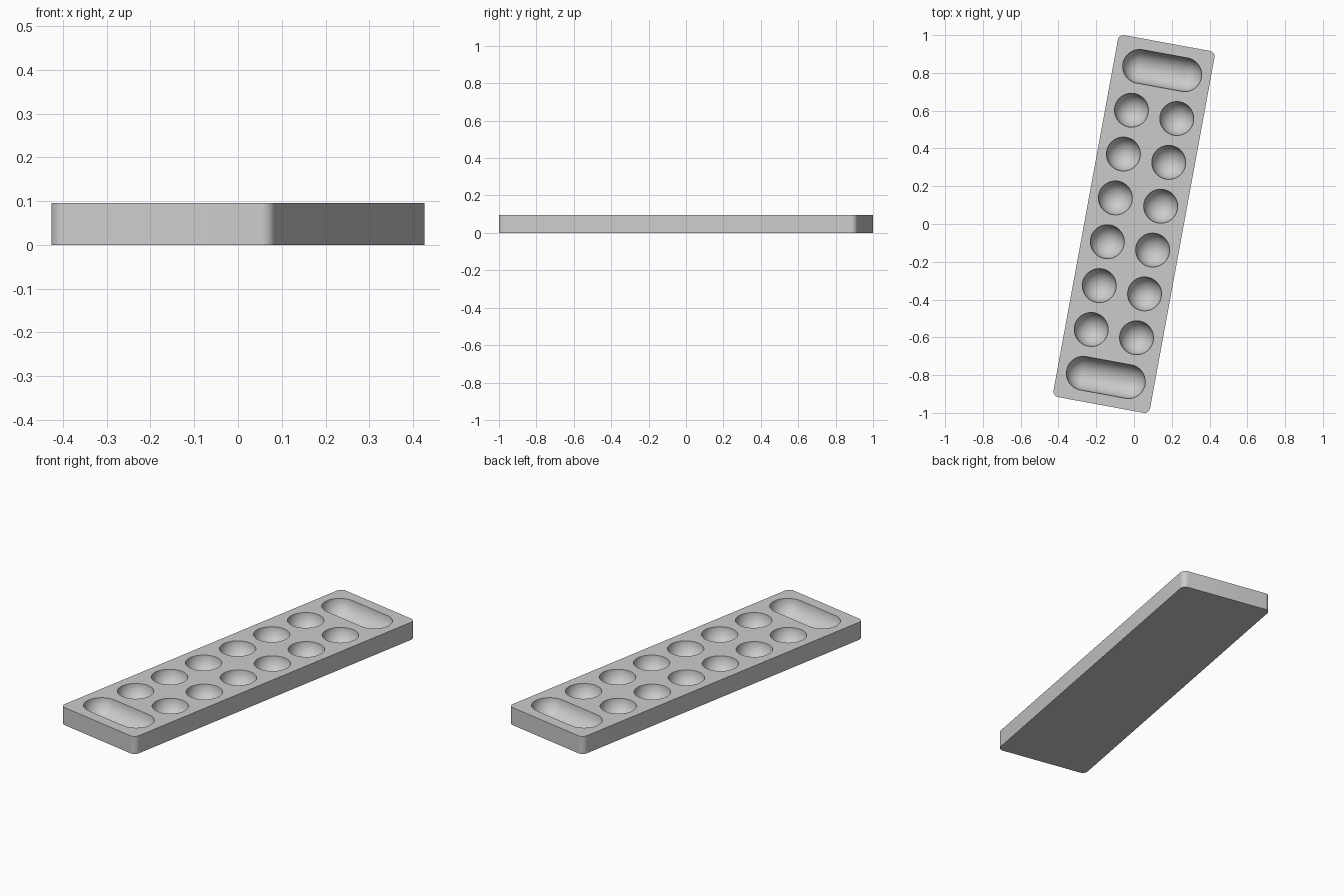
import bpy, bmesh
from math import radians
from mathutils import Matrix

if "Cube" in bpy.data.objects:
    bpy.data.objects.remove(bpy.data.objects["Cube"], do_unlink=True)

WIDTH, LENGTH, HEIGHT = 0.52, 1.948, 0.096
CORNER, WELL = 0.03, 0.09
TURN = Matrix.Rotation(radians(-10.4), 4, "Z")

grey = bpy.data.materials.new("matte_grey")
grey.use_nodes = True
colour = (0.6, 0.6, 0.6, 1)
grey.diffuse_color = colour
grey.node_tree.nodes["Principled BSDF"].inputs["Base Color"].default_value = colour


def make_object(name, bm):
    bmesh.ops.recalc_face_normals(bm, faces=bm.faces)
    bm.transform(TURN)
    mesh = bpy.data.meshes.new(name)
    bm.to_mesh(mesh)
    bm.free()
    mesh.materials.append(grey)
    obj = bpy.data.objects.new(name, mesh)
    bpy.context.collection.objects.link(obj)
    return obj


def add_well(bm, x, y, stretch=0):
    """Sphere lying along x, pulled apart at the middle for a long trough."""
    place = Matrix.Rotation(radians(90), 4, "Y")
    verts = bmesh.ops.create_uvsphere(
        bm, u_segments=48, v_segments=25, radius=WELL, matrix=place)["verts"]
    for v in verts:
        v.co.x += stretch if v.co.x > 0 else -stretch
    bmesh.ops.translate(bm, verts=verts, vec=(x, y, HEIGHT + 0.003))


# Board: a slab with rounded upright corners
bm = bmesh.new()
bmesh.ops.create_cube(bm, size=1)
bmesh.ops.scale(bm, verts=bm.verts, vec=(WIDTH, LENGTH, HEIGHT))
bmesh.ops.translate(bm, verts=bm.verts, vec=(0, 0, HEIGHT / 2))
upright = [e for e in bm.edges if abs(e.verts[0].co.z - e.verts[1].co.z) > 0.01]
bmesh.ops.bevel(bm, geom=upright, offset=CORNER, segments=8, profile=0.5,
                affect="EDGES")
board = make_object("game_board", bm)

# Wells: two rows of six round pits and a long trough at each end
bm = bmesh.new()
for side in (-1, 1):
    add_well(bm, 0, side * 0.826, stretch=0.121)
    for i in range(6):
        add_well(bm, side * 0.122, (i - 2.5) * 0.236)
cutter = make_object("well_cutter", bm)
cutter.hide_render = True

# Carve the wells out of the board
carve = board.modifiers.new("carve_wells", "BOOLEAN")
carve.operation = "DIFFERENCE"
carve.solver = "EXACT"
carve.object = cutter
bpy.ops.object.select_all(action="DESELECT")
board.select_set(True)
bpy.context.view_layer.objects.active = board
bpy.ops.object.modifier_apply(modifier=carve.name)
bpy.data.objects.remove(cutter, do_unlink=True)
bpy.ops.object.shade_smooth_by_angle(angle=radians(30))
